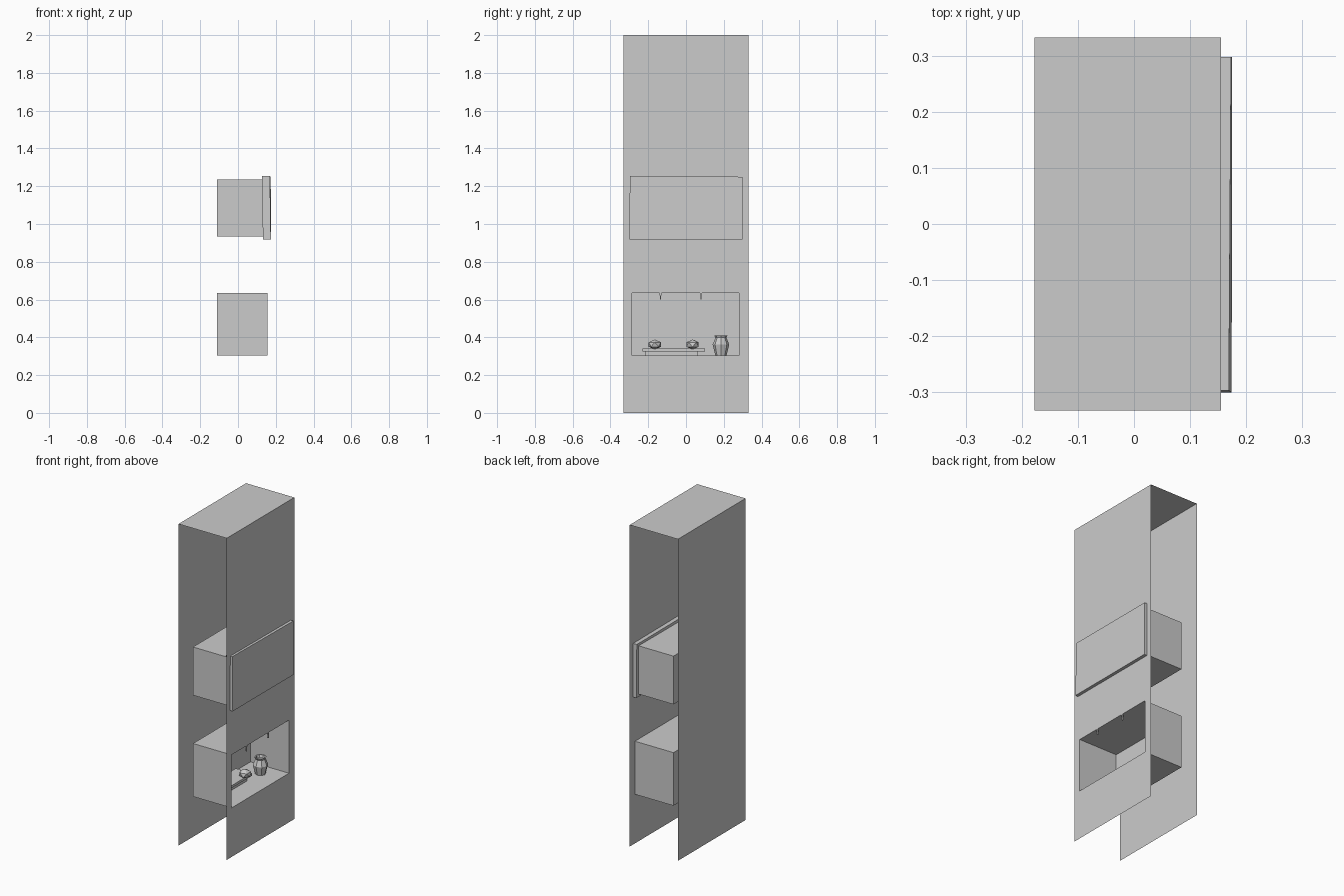
import bpy, bmesh, math
from mathutils import Matrix, Vector

if "Cube" in bpy.data.objects:
    bpy.data.objects.remove(bpy.data.objects["Cube"])

Y0, Y1 = -0.285, 0.28          # niche width
FRONT, BACK, DEEP = 0.155, -0.177, -0.11
NICHES = [(0.305, 0.635), (0.935, 1.235)]
W = 0.332                      # wall half width


def finish(name, bm):
    bmesh.ops.remove_doubles(bm, verts=bm.verts, dist=1e-5)
    me = bpy.data.meshes.new(name)
    bm.to_mesh(me)
    bm.free()
    ob = bpy.data.objects.new(name, me)
    bpy.context.collection.objects.link(ob)
    return ob


def quad(bm, *pts):
    return bm.faces.new([bm.verts.new(p) for p in pts])


def xquad(bm, x, y0, y1, z0, z1):
    quad(bm, (x, y0, z0), (x, y1, z0), (x, y1, z1), (x, y0, z1))


def add_box(bm, lo, hi):
    c = [(a + b) / 2 for a, b in zip(lo, hi)]
    s = [b - a for a, b in zip(lo, hi)]
    m = Matrix.Translation(c) @ Matrix.Diagonal((*s, 1))
    return bmesh.ops.create_cube(bm, size=1, matrix=m)["verts"]


# Wall shell: pierced front sheet, back sheet and top, open below and at the ends
bm = bmesh.new()
zs = [0] + [z for n in NICHES for z in n] + [2]
for z0, z1 in zip(zs, zs[1:]):
    if (z0, z1) in NICHES:
        xquad(bm, FRONT, -W, Y0, z0, z1)
        xquad(bm, FRONT, Y1, W, z0, z1)
    else:
        ys = [-W, Y0, Y1, W]
        for a, b in zip(ys, ys[1:]):
            xquad(bm, FRONT, a, b, z0, z1)
quad(bm, (BACK, W, 0), (BACK, -W, 0), (BACK, -W, 2), (BACK, W, 2))
quad(bm, (BACK, -W, 2), (FRONT, -W, 2), (FRONT, W, 2), (BACK, W, 2))
finish("wall_shell", bm)

# Burial niches: boxes open towards +x
for label, (z0, z1) in zip(("lower", "upper"), NICHES):
    bm = bmesh.new()
    add_box(bm, (DEEP, Y0, z0), (FRONT, Y1, z1))
    bm.normal_update()
    mouth = [f for f in bm.faces if f.normal.x > 0.9]
    bmesh.ops.delete(bm, geom=mouth, context='FACES_ONLY')
    bmesh.ops.reverse_faces(bm, faces=bm.faces)
    finish(label + "_niche", bm)

# Slightly crooked slab sealing the upper niche
bm = bmesh.new()
for v in add_box(bm, (0.13, -0.30, 0.917), (0.172, 0.298, 1.25)):
    if v.co.z < 1:
        v.co.x += 0.002
    elif v.co.y < 0:
        v.co += Vector((-0.003, 0.003, 0.004))
    if v.co.y > 0 and v.co.x > 0.15:
        v.co.x += 0.001
finish("sealing_slab", bm)

# Small pointed chips hanging from the mouth of the lower niche
for i, y in enumerate((-0.135, 0.08)):
    bm = bmesh.new()
    for v in add_box(bm, (0.147, y - 0.005, 0.60), (FRONT, y + 0.005, 0.635)):
        if v.co.z < 0.61:
            v.co.y = y + (v.co.y - y) * 0.5
    finish(f"hanging_chip_{i + 1}", bm)

# Low stand: block with an overhanging plate
bm = bmesh.new()
add_box(bm, (-0.075, -0.215, 0.305), (0.02, 0.06, 0.327))
add_box(bm, (-0.085, -0.23, 0.325), (0.028, 0.10, 0.34))
finish("low_stand", bm)

# Faceted small pots on the stand
for i, (y, tilt) in enumerate(((-0.165, 0), (0.035, 35))):
    bm = bmesh.new()
    m = (Matrix.Translation((0.024, y, 0.362)) @ Matrix.Rotation(math.radians(tilt), 4, 'Z')
         @ Matrix.Diagonal((1, 1, 0.7, 1)))
    bmesh.ops.create_icosphere(bm, subdivisions=1, radius=0.038, matrix=m)
    finish(f"small_pot_{i + 1}", bm)

# Faceted urn, lathed with eight sides
profile = [(0, 0.305), (0.03, 0.305), (0.044, 0.362), (0.029, 0.398),
           (0.035, 0.41), (0.027, 0.41), (0.022, 0.395), (0, 0.39)]
bm = bmesh.new()
vs = [bm.verts.new((0.025 + r, 0.185, z)) for r, z in profile]
es = [bm.edges.new(p) for p in zip(vs, vs[1:])]
bmesh.ops.spin(bm, geom=vs + es, cent=(0.025, 0.185, 0), axis=(0, 0, 1),
               angle=math.tau, steps=8)
bmesh.ops.remove_doubles(bm, verts=bm.verts, dist=1e-5)
bmesh.ops.recalc_face_normals(bm, faces=bm.faces)
finish("urn", bm)
